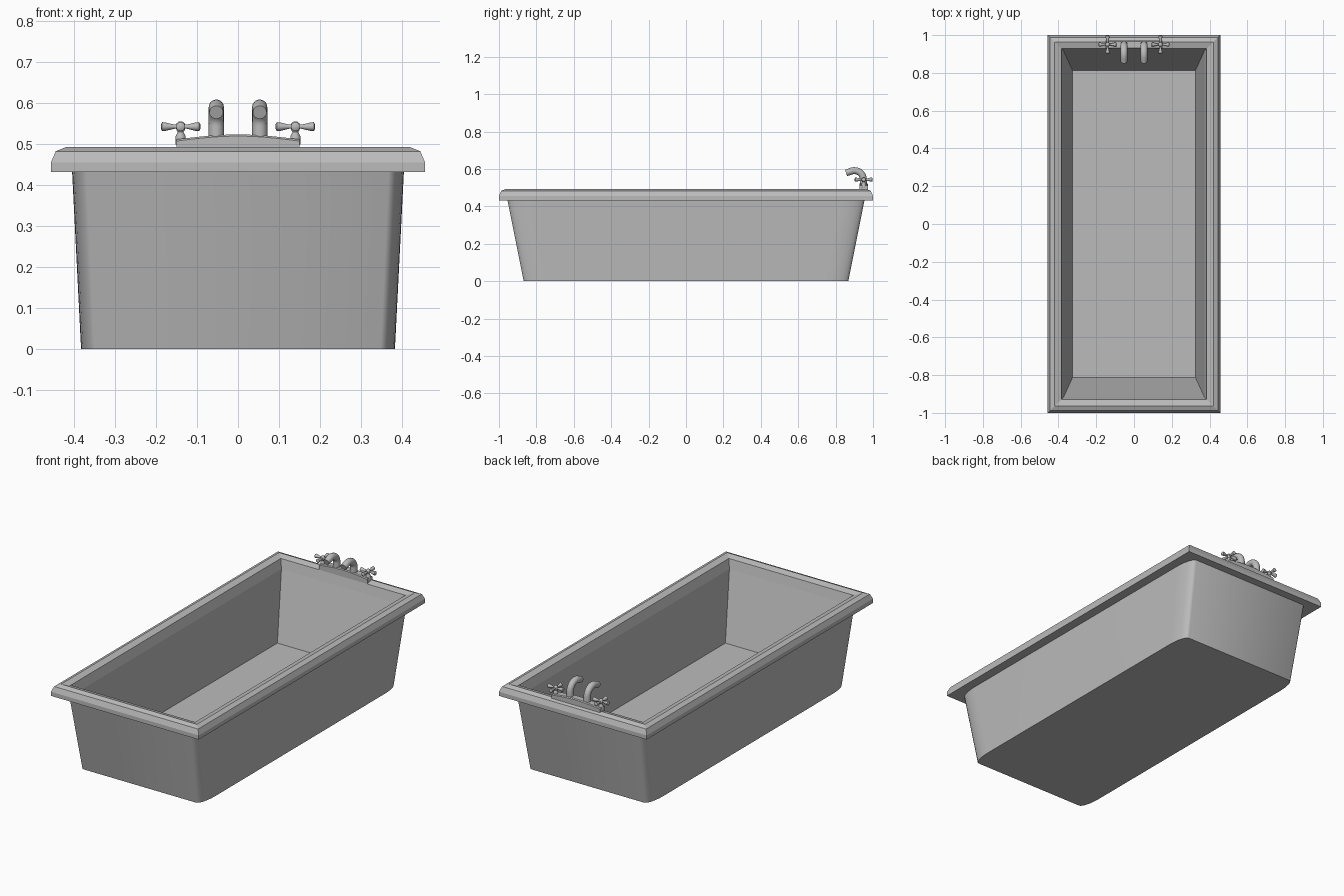
import bpy, bmesh, math
from mathutils import Vector, Matrix

cube = bpy.data.objects.get("Cube")
if cube:
    bpy.data.objects.remove(cube, do_unlink=True)

mat = bpy.data.materials.new("pale_grey")
mat.use_nodes = True
GREY = (0.5, 0.5, 0.5, 1)
mat.diffuse_color = GREY
mat.node_tree.nodes["Principled BSDF"].inputs["Base Color"].default_value = GREY


def loft(name, rings, cap_start=False, cap_end=False, smooth=None):
    """Skin closed rings of equal point count into one object."""
    bm = bmesh.new()
    loops = [[bm.verts.new(p) for p in ring] for ring in rings]
    for a, b in zip(loops, loops[1:]):
        for i in range(len(a)):
            j = (i + 1) % len(a)
            bm.faces.new((a[i], a[j], b[j], b[i]))
    if cap_start:
        bm.faces.new(loops[0][::-1])
    if cap_end:
        bm.faces.new(loops[-1])
    if cap_start and cap_end:
        bmesh.ops.recalc_face_normals(bm, faces=bm.faces)
    mesh = bpy.data.meshes.new(name)
    bm.to_mesh(mesh)
    bm.free()
    mesh.materials.append(mat)
    ob = bpy.data.objects.new(name, mesh)
    bpy.context.collection.objects.link(ob)
    if smooth:
        bpy.ops.object.select_all(action='DESELECT')
        ob.select_set(True)
        bpy.context.view_layer.objects.active = ob
        bpy.ops.object.shade_smooth_by_angle(angle=math.radians(smooth))
    return ob


def rect(x, y, z):
    return [(-x, -y, z), (x, -y, z), (x, y, z), (-x, y, z)]


def rounded(x, y, z, rx, ry, n=6):
    """Rectangle with elliptical corners."""
    pts = []
    for k, (sx, sy) in enumerate([(1, 1), (-1, 1), (-1, -1), (1, -1)]):
        for i in range(n + 1):
            a = math.pi / 2 * (k + i / n)
            pts.append((sx * (x - rx) + rx * math.cos(a),
                        sy * (y - ry) + ry * math.sin(a), z))
    return pts


def tube(name, path, radii, sides=16):
    """Round tube whose rings follow the path direction."""
    path = [Vector(p) for p in path]
    rings = []
    for i, p in enumerate(path):
        d = path[min(i + 1, len(path) - 1)] - path[max(i - 1, 0)]
        d.normalize()
        u = d.cross(Vector((1, 0, 0)))
        if u.length < 0.1:
            u = Vector((0, 1, 0))
        u.normalize()
        v = d.cross(u)
        rings.append([p + radii[i] * (math.cos(t) * u + math.sin(t) * v)
                      for t in (math.tau * k / sides for k in range(sides))])
    return loft(name, rings, True, True, smooth=50)


# Outer shell, tapering down with soft corners
loft("tub_shell", [rounded(0.383, 0.868, 0, 0.035, 0.12),
                   rounded(0.405, 0.955, 0.435, 0.037, 0.12)],
     cap_start=True, smooth=35)

# Mitred rim running into the basin
MARGIN = 0.543
profile = [(0.385, 0.432), (0.457, 0.432), (0.457, 0.455), (0.445, 0.483),
           (0.42, 0.493), (0.385, 0.483), (0.372, 0.432)]
rings = [rect(x, x + MARGIN, z) for x, z in profile]
loft("rim_and_basin", rings + [rect(0.325, 0.812, 0.07)], cap_end=True)

# Arched tap plate
TAP_Y = 0.95
plate = []
for i in range(17):
    x = -0.15 + 0.3 * i / 16
    top = 0.512 + 0.012 * math.cos(x / 0.15 * math.pi / 2)
    w = 0.022
    plate.append([(x, TAP_Y - w, 0.478), (x, TAP_Y + w, 0.478),
                  (x, TAP_Y + w, top - 0.004), (x, TAP_Y + w - 0.005, top),
                  (x, TAP_Y - w + 0.005, top), (x, TAP_Y - w, top - 0.004)])
loft("tap_plate", plate, True, True, smooth=30)

for side, s in (("left", 1), ("right", -1)):
    # Curved spout
    x = s * 0.053
    path = [(x, 0.948, 0.5), (x, 0.948, 0.545)]
    for i in range(1, 10):
        a = math.radians(118 * i / 9)
        path.append((x, 0.9 + 0.048 * math.cos(a), 0.545 + 0.046 * math.sin(a)))
    path.append((x, 0.856, 0.578))
    tube(side + "_spout", path, [0.019] * 2 + [0.0185] * 9 + [0.017])

    # Handle stem with a rounded hub
    x = s * 0.14
    stem = [(0.5, 0.013), (0.52, 0.012), (0.53, 0.007), (0.535, 0.01),
            (0.543, 0.012), (0.551, 0.01), (0.556, 0.004)]
    tube(side + "_handle_stem", [(x, TAP_Y, z) for z, r in stem],
         [r for z, r in stem])

    # Cross handle made of two flared bars
    flare = [(-0.048, 0.006), (-0.045, 0.011), (-0.036, 0.01), (-0.015, 0.005),
             (0.015, 0.005), (0.036, 0.01), (0.045, 0.011), (0.048, 0.006)]
    centre = Vector((x, TAP_Y, 0.543))
    for label, axis in (("cross", Vector((1, 0, 0))), ("long", Vector((0, 1, 0)))):
        tube(side + "_handle_" + label + "_bar",
             [centre + axis * t for t, r in flare], [r for t, r in flare], 12)
